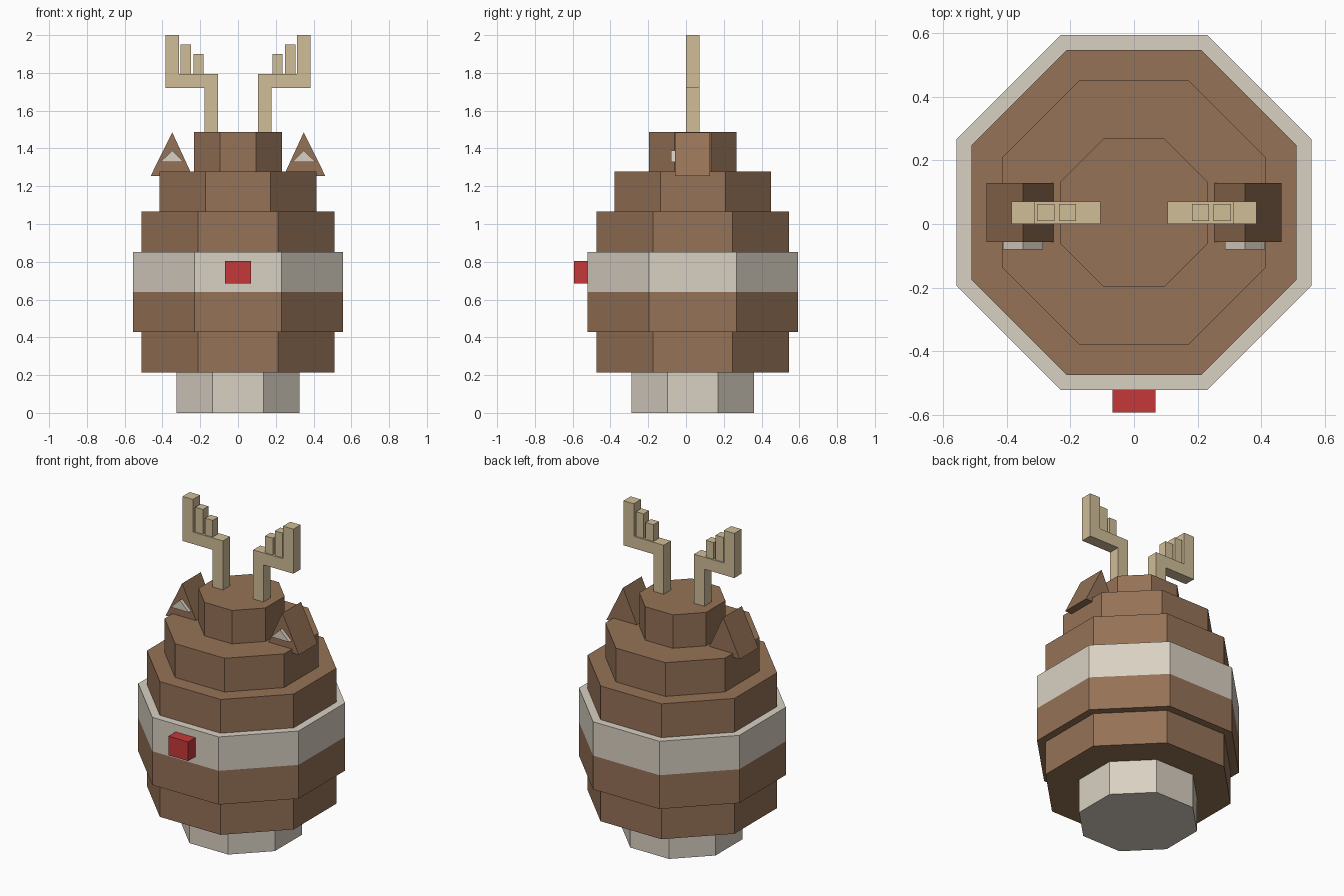
import bpy, bmesh, math

if "Cube" in bpy.data.objects:
    bpy.data.objects.remove(bpy.data.objects["Cube"])


def linear(c):
    c /= 255
    return c / 12.92 if c <= 0.04045 else ((c + 0.055) / 1.055) ** 2.4


def material(name, r, g, b):
    m = bpy.data.materials.new(name)
    m.diffuse_color = (linear(r), linear(g), linear(b), 1)
    m.use_nodes = True
    m.node_tree.nodes["Principled BSDF"].inputs["Base Color"].default_value = m.diffuse_color
    return m


BROWN = material("brown fur", 149, 114, 86)
CREAM = material("cream fur", 217, 208, 194)
RED = material("red nose", 198, 56, 56)
TAN = material("tan antler", 208, 189, 152)


def prism(name, outline, to_3d, lo, hi, mat):
    """Closed solid from a 2D outline swept from lo to hi."""
    bm = bmesh.new()
    a = [bm.verts.new(to_3d(u, v, lo)) for u, v in outline]
    b = [bm.verts.new(to_3d(u, v, hi)) for u, v in outline]
    bm.faces.new(a)
    bm.faces.new(b[::-1])
    n = len(a)
    for i in range(n):
        j = (i + 1) % n
        bm.faces.new((a[i], b[i], b[j], a[j]))
    bmesh.ops.recalc_face_normals(bm, faces=bm.faces)
    me = bpy.data.meshes.new(name)
    bm.to_mesh(me)
    bm.free()
    me.materials.append(mat)
    ob = bpy.data.objects.new(name, me)
    bpy.context.collection.objects.link(ob)
    return ob


def along_z(u, v, w):
    return (u, v, w)


def along_y(u, v, w):
    return (u, w, v)


def rect(x0, x1, z0, z1):
    return [(x0, z0), (x1, z0), (x1, z1), (x0, z1)]


# Stacked octagonal body tiers: name, half width, bottom, top, colour
CENTRE_Y = 0.036
TIERS = [
    ("base", 0.325, 0.0, 0.215, CREAM),
    ("lower_body", 0.51, 0.215, 0.428, BROWN),
    ("belly", 0.557, 0.428, 0.64, BROWN),
    ("muzzle_band", 0.557, 0.64, 0.853, CREAM),
    ("upper_body", 0.51, 0.853, 1.065, BROWN),
    ("shoulder", 0.415, 1.065, 1.277, BROWN),
    ("crown", 0.232, 1.277, 1.487, BROWN),
]
for name, half, z0, z1, mat in TIERS:
    r = half / math.cos(math.pi / 8)
    octagon = [(r * math.cos(math.pi / 8 + i * math.pi / 4),
                CENTRE_Y + r * math.sin(math.pi / 8 + i * math.pi / 4))
               for i in range(8)]
    prism(name, octagon, along_z, z0, z1, mat)

# Nose block on the front of the band
prism("nose", rect(-0.068, 0.068, 0.685, 0.805), along_y, -0.592, -0.521, RED)

# Outlines of the right-hand ear and antler
EAR = [(0.241, 1.253), (0.463, 1.253), (0.348, 1.485)]
INNER_EAR = [(0.286, 1.328), (0.412, 1.328), (0.348, 1.388)]
ANTLER = [(0.105, 1.48), (0.177, 1.48), (0.177, 1.72), (0.385, 1.72),
          (0.385, 2.0), (0.313, 2.0), (0.313, 1.795), (0.105, 1.795)]

for side, s in (("right", 1), ("left", -1)):
    def put(name, outline, y0, y1, mat):
        prism(f"{side}_{name}", [(s * x, z) for x, z in outline],
              along_y, y0, y1, mat)

    put("ear", EAR, -0.057, 0.128, BROWN)
    put("inner_ear", INNER_EAR, -0.08, -0.055, CREAM)
    put("antler", ANTLER, 0.0, 0.071, TAN)
    put("middle_tine", rect(0.25, 0.304, 1.79, 1.95), 0.009, 0.063, TAN)
    put("short_tine", rect(0.182, 0.236, 1.79, 1.9), 0.009, 0.063, TAN)
